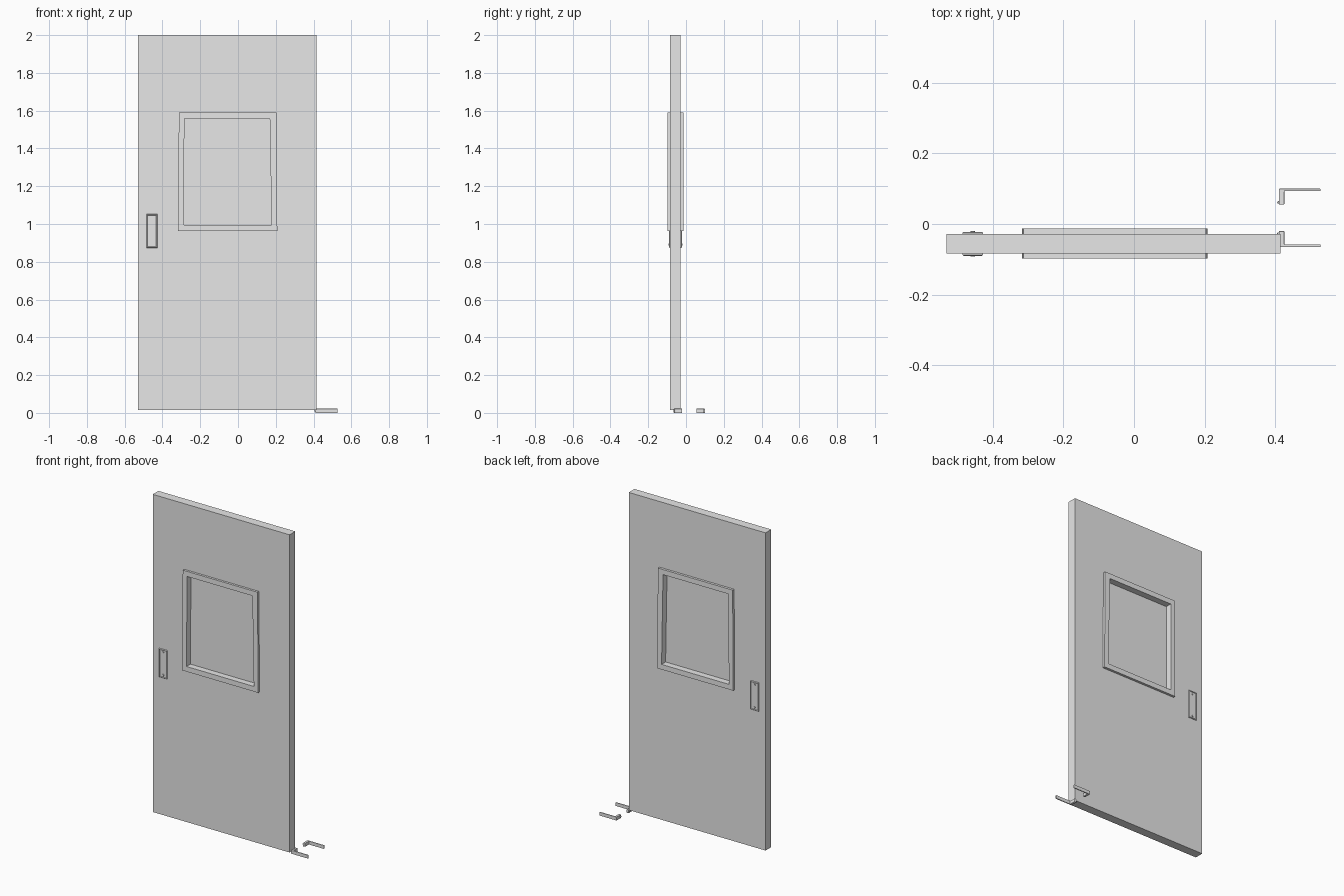
import bpy, bmesh
from mathutils import Matrix

cube = bpy.data.objects.get("Cube")
if cube:
    bpy.data.objects.remove(cube)

grey = bpy.data.materials.new("light_grey")
grey.use_nodes = True
grey.diffuse_color = (0.8, 0.8, 0.8, 1)
grey.node_tree.nodes["Principled BSDF"].inputs["Base Color"].default_value = (0.8, 0.8, 0.8, 1)


def finish(name, bm):
    bmesh.ops.recalc_face_normals(bm, faces=bm.faces[:])
    mesh = bpy.data.meshes.new(name)
    bm.to_mesh(mesh)
    bm.free()
    mesh.materials.append(grey)
    obj = bpy.data.objects.new(name, mesh)
    bpy.context.collection.objects.link(obj)
    return obj


def add_box(bm, xs, ys, zs):
    spans = (xs, ys, zs)
    centre = [sum(s) / 2 for s in spans]
    size = [abs(s[1] - s[0]) for s in spans]
    return bmesh.ops.create_cube(bm, size=1, matrix=Matrix.Translation(centre) @ Matrix.Diagonal((*size, 1)))


def ring(name, outer, inner, y0, y1):
    """Four-sided frame, given as x,z corner loops, between two depths."""
    bm = bmesh.new()
    loops = [[bm.verts.new((x, y, z)) for x, z in loop]
             for loop, y in ((outer, y0), (inner, y0), (inner, y1), (outer, y1))]
    for k in range(4):
        a, b = loops[k], loops[(k + 1) % 4]
        for i in range(4):
            j = (i + 1) % 4
            bm.faces.new((a[i], a[j], b[j], b[i]))
    return finish(name, bm)


FRONT, BACK = -0.084, -0.028
panel = [(-0.53, 0.016), (0.415, 0.016), (0.415, 2), (-0.53, 2)]
trim = [(-0.317, 0.963), (0.208, 0.963), (0.203, 1.59), (-0.313, 1.59)]
opening = [(-0.287, 0.995), (0.178, 0.995), (0.168, 1.558), (-0.284, 1.558)]

# Door leaf with window opening, trim on both faces and a thin pane
ring("door_panel", panel, opening, FRONT, BACK)
ring("front_window_trim", trim, opening, -0.098, FRONT)
ring("back_window_trim", trim, opening, BACK, -0.013)
bm = bmesh.new()
add_box(bm, (-0.29, 0.179), (-0.059, -0.053), (0.99, 1.56))
finish("window_pane", bm)

# Recessed pull plates with screws, one per face
for side, face, out in (("front", FRONT, -1), ("back", BACK, 1)):
    bm = bmesh.new()
    add_box(bm, (-0.485, -0.427), (face - out * 0.01, face + out * 0.006), (0.874, 1.052))
    bm.normal_update()
    outer = max(bm.faces, key=lambda f: f.normal.y * out)
    bmesh.ops.bevel(bm, geom=list(outer.edges), offset=0.003, segments=1, affect='EDGES')
    bm.normal_update()
    outer = max(bm.faces, key=lambda f: f.calc_center_median().y * out)
    bmesh.ops.inset_region(bm, faces=[outer], thickness=0.004, depth=0)
    bmesh.ops.translate(bm, verts=list(outer.verts), vec=(0, -out * 0.003, 0))
    finish(side + "_pull_plate", bm)
    bm = bmesh.new()
    for z in (0.892, 1.034):
        place = Matrix.Translation((-0.456, face + out * 0.005, z)) @ Matrix.Rotation(1.5708, 4, 'X')
        bmesh.ops.create_cone(bm, cap_ends=True, segments=12, radius1=0.006,
                              radius2=0.006, depth=0.007, matrix=place)
    finish(side + "_pull_screws", bm)

# Mirrored floor guides: long arm, short leg and a small pin
MID = 0.0175
for side, s in (("front", -1), ("back", 1)):
    bm = bmesh.new()
    path = [(0.41, 0.0375), (0.425, 0.0375), (0.425, 0.0755),
            (0.528, 0.0755), (0.528, 0.0825), (0.41, 0.0825)]
    base = bm.faces.new([bm.verts.new((x, MID + s * y, 0)) for x, y in path])
    up = bmesh.ops.extrude_face_region(bm, geom=[base])["geom"]
    bmesh.ops.translate(bm, verts=[v for v in up if isinstance(v, bmesh.types.BMVert)], vec=(0, 0, 0.022))
    add_box(bm, (0.405, 0.412), (MID + s * 0.041, MID + s * 0.047), (0.007, 0.015))
    guide = finish(side + "_floor_guide", bm)
    bevel = guide.modifiers.new("rounded_edges", 'BEVEL')
    bevel.width = 0.002
    bevel.segments = 2
